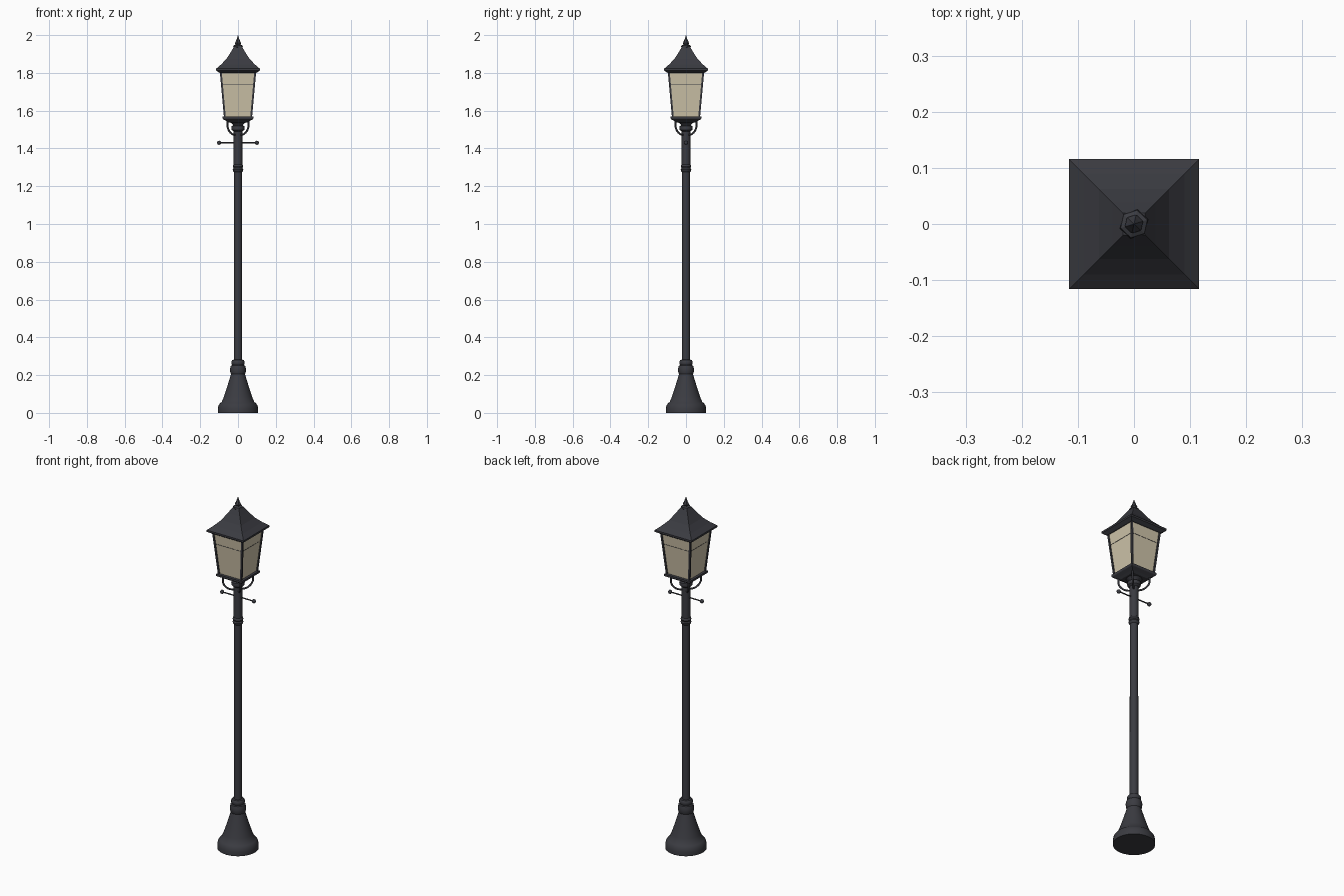
import bpy, bmesh, math
from mathutils import Vector

if "Cube" in bpy.data.objects:
    bpy.data.objects.remove(bpy.data.objects["Cube"])


def material(name, col):
    m = bpy.data.materials.new(name)
    m.diffuse_color = (*col, 1)
    m.use_nodes = True
    m.node_tree.nodes["Principled BSDF"].inputs["Base Color"].default_value = m.diffuse_color
    return m


IRON = material("dark_iron", (0.043, 0.044, 0.053))
GLASS = material("warm_glass", (0.62, 0.55, 0.40))


def finish(name, bm, mat, smooth=True):
    bmesh.ops.remove_doubles(bm, verts=bm.verts, dist=1e-6)
    bmesh.ops.recalc_face_normals(bm, faces=bm.faces)
    me = bpy.data.meshes.new(name)
    bm.to_mesh(me)
    bm.free()
    ob = bpy.data.objects.new(name, me)
    bpy.context.collection.objects.link(ob)
    me.materials.append(mat)
    if smooth:
        bpy.ops.object.select_all(action='DESELECT')
        ob.select_set(True)
        bpy.context.view_layer.objects.active = ob
        bpy.ops.object.shade_smooth_by_angle(angle=math.radians(35))
    return ob


def lathe(name, profile, sides=24, turn=0.0, scale=1.0, mat=IRON, smooth=True):
    """Stack of rings (radius, z), capped at both ends."""
    bm = bmesh.new()
    rings = []
    for r, z in profile:
        rings.append([bm.verts.new((r * scale * math.cos(turn + math.tau * i / sides),
                                    r * scale * math.sin(turn + math.tau * i / sides), z))
                      for i in range(sides)])
    for a, b in zip(rings, rings[1:]):
        for i in range(sides):
            j = (i + 1) % sides
            bm.faces.new((a[i], a[j], b[j], b[i]))
    bm.faces.new(rings[0][::-1])
    bm.faces.new(rings[-1])
    return finish(name, bm, mat, smooth)


def square(name, profile, mat=IRON):
    """Square stack: profile gives half widths."""
    return lathe(name, profile, 4, math.pi / 4, math.sqrt(2), mat, False)


def rod(name, points, radius, kind='POLY', res=2):
    cu = bpy.data.curves.new(name, 'CURVE')
    cu.dimensions = '3D'
    cu.bevel_depth = radius
    cu.bevel_resolution = res
    cu.use_fill_caps = True
    sp = cu.splines.new(kind)
    sp.points.add(len(points) - 1)
    for p, co in zip(sp.points, points):
        p.co = (*co, 1)
    if kind == 'NURBS':
        sp.use_endpoint_u = True
        sp.order_u = 4
        sp.resolution_u = 6
    cu.materials.append(IRON)
    ob = bpy.data.objects.new(name, cu)
    bpy.context.collection.objects.link(ob)
    return ob


# Flared foot with its collar
lathe("base", [(0.107, 0), (0.107, 0.022), (0.103, 0.04), (0.094, 0.052), (0.086, 0.058),
               (0.075, 0.085), (0.060, 0.13), (0.046, 0.175), (0.037, 0.205),
               (0.041, 0.215), (0.042, 0.235), (0.038, 0.25), (0.031, 0.253),
               (0.035, 0.26), (0.035, 0.272), (0.030, 0.28), (0.022, 0.282)], 32)

# Post, middle ring and neck under the lantern
lathe("post", [(0.022, 0.27), (0.021, 1.29)], 16)
lathe("post_ring", [(0.021, 1.275), (0.026, 1.28), (0.028, 1.288), (0.024, 1.296),
                    (0.028, 1.304), (0.026, 1.312), (0.022, 1.316)], 20)
lathe("upper_post", [(0.023, 1.30), (0.023, 1.50)], 16)
lathe("neck", [(0.023, 1.49), (0.033, 1.498), (0.035, 1.508), (0.033, 1.518), (0.025, 1.522),
               (0.030, 1.53), (0.045, 1.54), (0.048, 1.55)], 20)

# Ladder bar with end balls
rod("ladder_bar", [(-0.1, 0, 1.43), (0.1, 0, 1.43)], 0.0035)
for s, side in ((-1, "left"), (1, "right")):
    bm = bmesh.new()
    bmesh.ops.create_uvsphere(bm, u_segments=12, v_segments=8, radius=0.011)
    bmesh.ops.translate(bm, verts=bm.verts, vec=(s * 0.1, 0, 1.43))
    finish("bar_ball_" + side, bm, IRON)

# Curved brackets towards the four lantern corners
for k in range(4):
    a = math.pi / 4 + k * math.pi / 2
    path = [(0.018, 1.472), (0.045, 1.472), (0.075, 1.495), (0.083, 1.525), (0.074, 1.555)]
    rod("bracket_%d" % k, [(r * math.cos(a), r * math.sin(a), z) for r, z in path], 0.005, 'NURBS')

# Lantern floor, glass and frame
square("lantern_floor", [(0.050, 1.537), (0.062, 1.545), (0.079, 1.555), (0.081, 1.558),
                         (0.081, 1.568), (0.073, 1.57)])
square("glass", [(0.069, 1.565), (0.092, 1.815)], GLASS)
square("glass_seam", [(0.0865, 1.7395), (0.0865, 1.741)])
for k in range(4):
    a = math.pi / 4 + k * math.pi / 2
    d = Vector((math.cos(a), math.sin(a), 0)) * math.sqrt(2)
    bm = bmesh.new()
    rings = []
    for w, z in ((0.069, 1.56), (0.092, 1.815)):
        c = d * w
        rings.append([bm.verts.new((c.x + x, c.y + y, z))
                      for x, y in ((-.005, -.005), (.005, -.005), (.005, .005), (-.005, .005))])
    lo, hi = rings
    for i in range(4):
        j = (i + 1) % 4
        bm.faces.new((lo[i], lo[j], hi[j], hi[i]))
    bm.faces.new(lo[::-1])
    bm.faces.new(hi)
    finish("frame_post_%d" % k, bm, IRON, False)

# Swept square roof
square("roof", [(0.098, 1.800), (0.107, 1.806), (0.116, 1.812), (0.116, 1.822), (0.090, 1.844),
                (0.062, 1.873), (0.038, 1.910), (0.020, 1.940)])

# Small faceted finial
lathe("finial", [(0.020, 1.932), (0.027, 1.937), (0.025, 1.945), (0.014, 1.950), (0.017, 1.958),
                 (0.011, 1.970), (0.005, 1.985), (0.0005, 2.0)], 6, 0.3, smooth=False)
